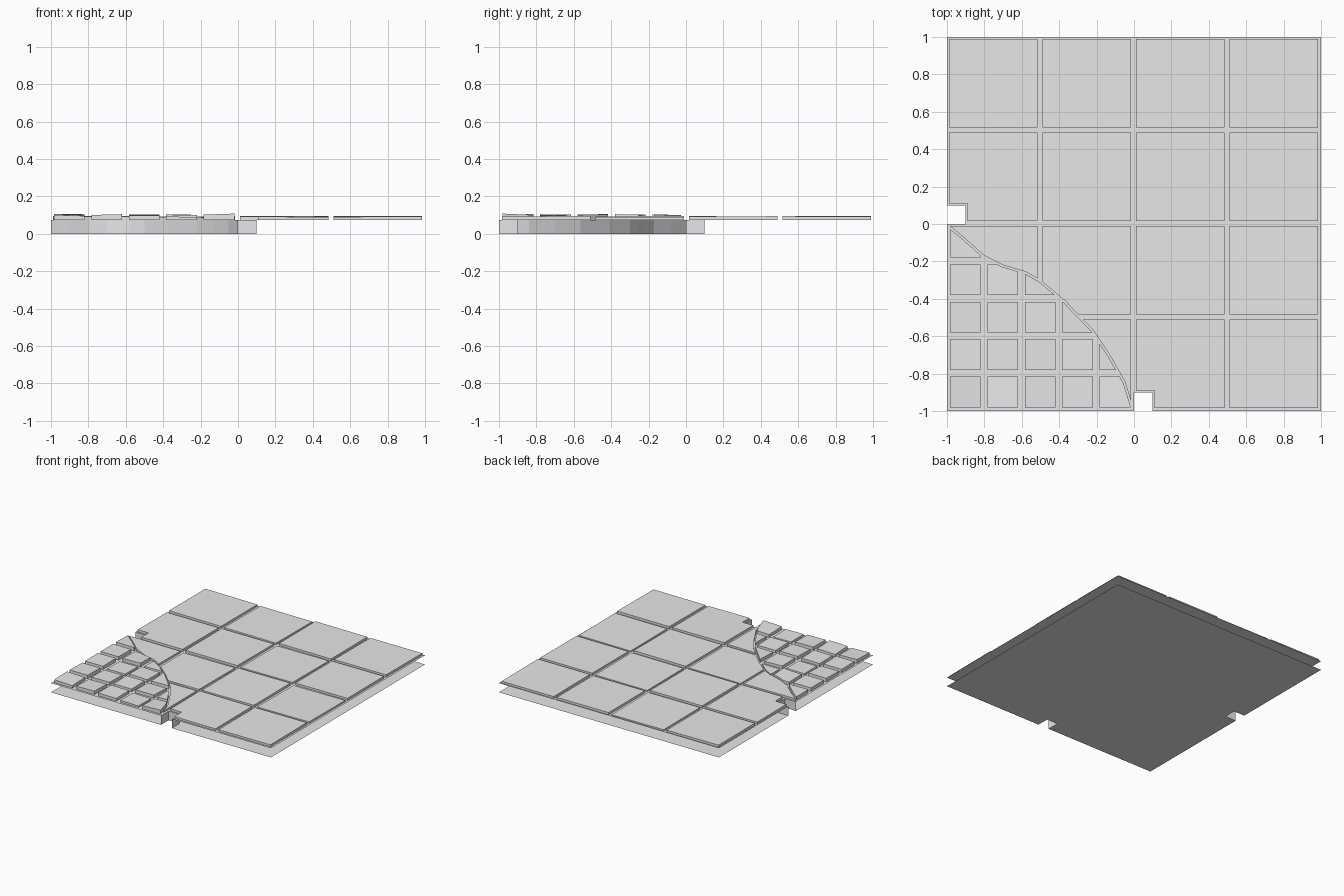
import bpy, bmesh, random

random.seed(4)
if "Cube" in bpy.data.objects:
    bpy.data.objects.remove(bpy.data.objects["Cube"], do_unlink=True)

stone = bpy.data.materials.new("light_grey_stone")
stone.use_nodes = True
stone.diffuse_color = (0.8, 0.8, 0.8, 1)
stone.node_tree.nodes["Principled BSDF"].inputs["Base Color"].default_value = (0.8, 0.8, 0.8, 1)

TOP = 0.075
# Ragged border between the large and the small paving
CRACK = [(-1, 0), (-.9, -.08), (-.8, -.17), (-.7, -.22), (-.58, -.255), (-.5, -.3),
         (-.37, -.41), (-.22, -.565), (-.13, -.7), (-.05, -.84), (0, -1)]
SIDE_NOTCH = [(-1, 0), (-.9, 0), (-.9, .1), (-1, .1)]
FRONT_NOTCH = [(.1, -1), (.1, -.9), (0, -.9), (0, -1)]


def finish(bm, name):
    mesh = bpy.data.meshes.new(name)
    bm.to_mesh(mesh)
    bm.free()
    mesh.materials.append(stone)
    obj = bpy.data.objects.new(name, mesh)
    bpy.context.collection.objects.link(obj)
    return obj


def add_prism(bm, outline, low, height):
    """Closed prism; height(x, y) gives the top surface."""
    bottom = [bm.verts.new((x, y, low)) for x, y in outline]
    top = [bm.verts.new((x, y, height(x, y))) for x, y in outline]
    bm.faces.new(bottom[::-1])
    bm.faces.new(top)
    n = len(outline)
    for i in range(n):
        j = (i + 1) % n
        bm.faces.new((bottom[i], bottom[j], top[j], top[i]))


def rect(x0, y0, x1, y1):
    return [(x0, y0), (x1, y0), (x1, y1), (x0, y1)]


def cut(obj, outline):
    """Trim a paving object with a tall prism, then drop the cutter."""
    bm = bmesh.new()
    add_prism(bm, outline, -1, lambda x, y: 1)
    bmesh.ops.recalc_face_normals(bm, faces=bm.faces)
    cutter = finish(bm, "cutter")
    cutter.hide_render = True
    mod = obj.modifiers.new("trim", "BOOLEAN")
    mod.operation = "DIFFERENCE"
    mod.solver = "EXACT"
    mod.object = cutter
    bpy.context.view_layer.objects.active = obj
    bpy.ops.object.modifier_apply(modifier=mod.name)
    bpy.data.objects.remove(cutter, do_unlink=True)


def add_tile(bm, cx, cy, half, height, tilt):
    tx, ty = random.uniform(-tilt, tilt), random.uniform(-tilt, tilt)
    add_prism(bm, rect(cx - half, cy - half, cx + half, cy + half), TOP,
              lambda x, y: height + tx * (x - cx) / half + ty * (y - cy) / half)


# Slab: top and bottom sheets with open outer edges
bm = bmesh.new()
outline = [(-1, -1)] + FRONT_NOTCH[::-1] + [(1, -1), (1, 1), (-1, 1)] + SIDE_NOTCH[::-1]
for z in (0, TOP):
    face = bm.faces.new([bm.verts.new((x, y, z)) for x, y in outline])
    if z == 0:
        face.normal_flip()
finish(bm, "slab_sheets")

# Upright walls along the border and round the notches
for name, path in (("border_wall", CRACK), ("side_notch_wall", SIDE_NOTCH),
                   ("front_notch_wall", FRONT_NOTCH)):
    bm = bmesh.new()
    cols = [[bm.verts.new((x, y, z)) for z in (0, TOP)] for x, y in path]
    for a, b in zip(cols, cols[1:]):
        bm.faces.new((a[0], a[1], b[1], b[0]))
    finish(bm, name)

# Large paving tiles, a few of them sunk
bm = bmesh.new()
sunk = {(1, 3), (2, 2), (3, 1), (1, 1), (1, 0)}
for i in range(4):
    for j in range(4):
        if (i, j) == (0, 0):
            continue
        add_tile(bm, -.753 + .5 * i, -.747 + .5 * j, .236,
                 .087 if (i, j) in sunk else .093, .002)
large = finish(bm, "large_paving_tiles")
cut(large, CRACK + [(0, -2), (-2, -2), (-2, 0)])
cut(large, rect(-2, 0, -.89, .11))
cut(large, rect(-.01, -2, .11, -.89))

# Small raised paving tiles in the corner
bm = bmesh.new()
for i in range(5):
    for j in range(5):
        if i + j > 5:
            continue
        low = (i, j) in {(1, 2), (2, 3), (3, 0)}
        add_tile(bm, -.902 + .2 * i, -.898 + .2 * j, .082,
                 .09 if low else random.uniform(.098, .104), .003)
small = finish(bm, "small_paving_tiles")
cut(small, [(x - .008, y - .008) for x, y in CRACK] + [(.0, -2), (2, -2), (2, 2), (-2, 2), (-2, -.008)])
